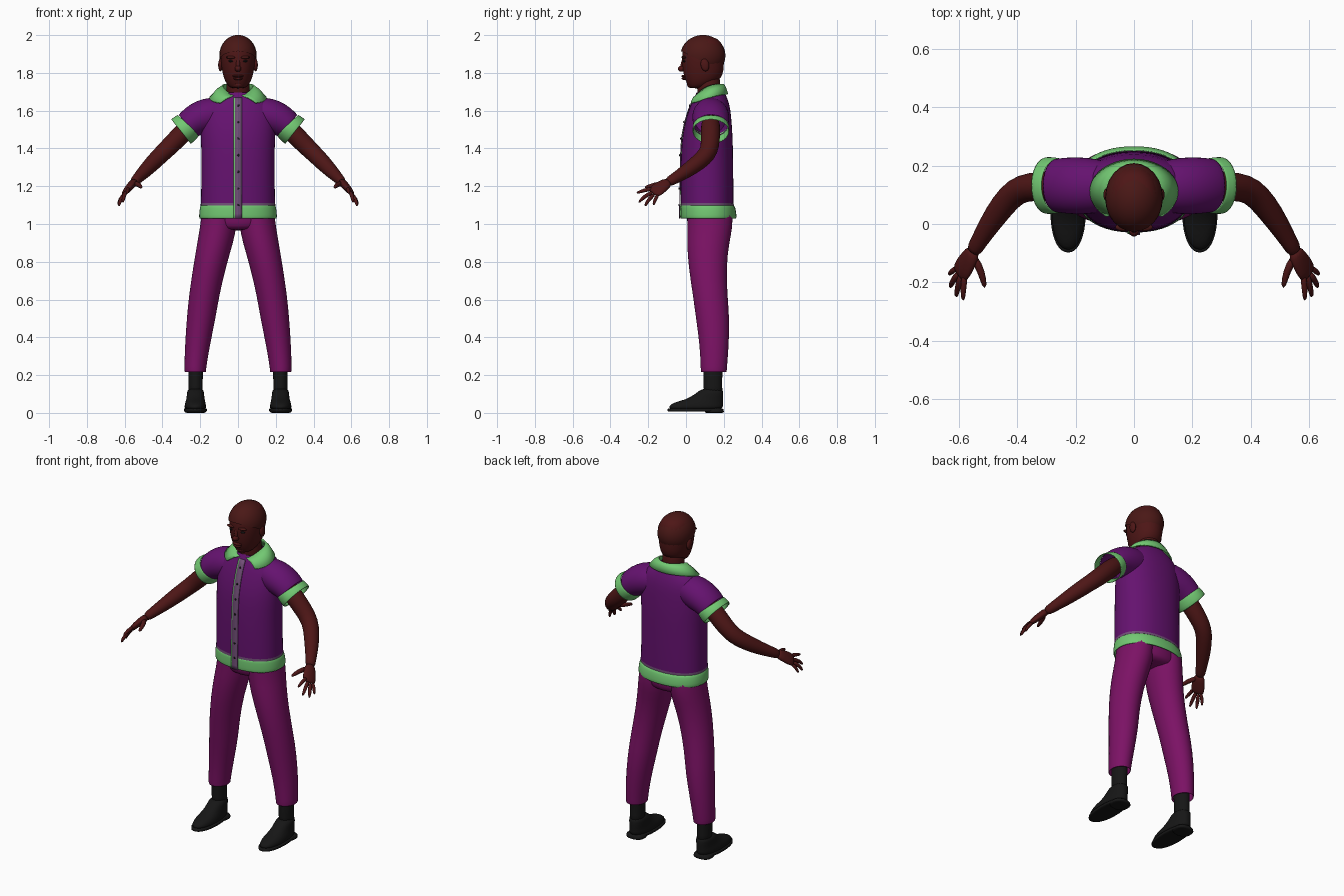
import bpy, bmesh, math
from mathutils import Vector, Matrix

if "Cube" in bpy.data.objects:
    bpy.data.objects.remove(bpy.data.objects["Cube"])


def material(name, rgb):
    m = bpy.data.materials.new(name)
    m.use_nodes = True
    m.diffuse_color = (*rgb, 1)
    m.node_tree.nodes["Principled BSDF"].inputs["Base Color"].default_value = (*rgb, 1)
    return m


SKIN = material("dark red skin", (0.075, 0.008, 0.008))
HAIR = material("dark brown hair", (0.068, 0.009, 0.008))
SHIRT = material("purple shirt", (0.13, 0.006, 0.16))
GREEN = material("green trim", (0.17, 0.58, 0.17))
PLACKET = material("mauve placket", (0.17, 0.08, 0.19))
TROUSER = material("magenta trousers", (0.2, 0.006, 0.13))
BLACK = material("black leather", (0.008, 0.008, 0.008))


def finish(name, bm, mat, subsurf=0, thick=0.0):
    bmesh.ops.recalc_face_normals(bm, faces=bm.faces)
    me = bpy.data.meshes.new(name)
    bm.to_mesh(me)
    bm.free()
    ob = bpy.data.objects.new(name, me)
    bpy.context.collection.objects.link(ob)
    me.materials.append(mat)
    me.shade_smooth()
    if thick:
        mod = ob.modifiers.new("thickness", 'SOLIDIFY')
        mod.thickness = thick
    if subsurf:
        mod = ob.modifiers.new("smooth", 'SUBSURF')
        mod.levels = mod.render_levels = subsurf
    return ob


def loft(name, rings, mat, caps=True, n=20, square=1.0, subsurf=1, thick=0.0):
    """Skin rings of (centre, u axis, v axis), the axes carrying the radii."""
    bm = bmesh.new()
    loops = []
    for c, u, v in rings:
        loop = []
        for i in range(n):
            a = math.tau * i / n
            ca, sa = math.cos(a), math.sin(a)
            ca = math.copysign(abs(ca) ** square, ca)
            sa = math.copysign(abs(sa) ** square, sa)
            loop.append(bm.verts.new(c + u * ca + v * sa))
        loops.append(loop)
    for a, b in zip(loops, loops[1:]):
        for i in range(n):
            j = (i + 1) % n
            bm.faces.new((a[i], a[j], b[j], b[i]))
    if caps:
        bm.faces.new(loops[0])
        bm.faces.new(loops[-1])
    return finish(name, bm, mat, subsurf, thick)


def stack(name, rows, mat, **kw):
    """Horizontal rings: z, centre x, centre y, radius x, radius y."""
    return loft(name, [(Vector((x, y, z)), Vector((rx, 0, 0)), Vector((0, ry, 0)))
                       for z, x, y, rx, ry in rows], mat, **kw)


def tube(name, s, pts, mat, **kw):
    """Limb along a path of x, y, z, thickness, width; s mirrors it in x."""
    pos = [Vector(p[:3]) for p in pts]
    rings = []
    for i, p in enumerate(pts):
        t = (pos[min(i + 1, len(pos) - 1)] - pos[max(i - 1, 0)]).normalized()
        ref = Vector((1, 0, 1))
        u = (ref - t * ref.dot(t)).normalized()
        v = t.cross(u)
        rings.append([Vector((q.x * s, q.y, q.z)) for q in (pos[i], u * p[3], v * p[4])])
    return loft(name, rings, mat, **kw)


def ball(name, loc, size, mat, cut=None, rot=0.0):
    bm = bmesh.new()
    bmesh.ops.create_uvsphere(bm, u_segments=24, v_segments=16, radius=1)
    bm.transform(Matrix.Translation(loc) @ Matrix.Rotation(rot, 4, 'X') @ Matrix.Diagonal((*size, 1)))
    if cut:
        bmesh.ops.bisect_plane(bm, geom=bm.verts[:] + bm.edges[:] + bm.faces[:],
                               plane_co=cut[0], plane_no=cut[1], clear_inner=True)
    return finish(name, bm, mat)


# Head and neck
stack("neck", [(1.58, 0, .13, .07, .06), (1.68, 0, .125, .064, .062),
               (1.75, 0, .118, .062, .064), (1.82, 0, .115, .06, .06)], SKIN)
stack("head", [(1.718, 0, .052, .03, .03), (1.728, 0, .065, .05, .052),
               (1.755, 0, .085, .069, .087), (1.79, 0, .092, .081, .106),
               (1.84, 0, .09, .09, .112), (1.9, 0, .09, .094, .113),
               (1.945, 0, .092, .088, .106), (1.978, 0, .094, .066, .08),
               (1.992, 0, .095, .036, .045)], SKIN, square=.95)
ball("hair", (0, .09, 1.892), (.099, .119, .109), HAIR,
     cut=((0, -.02, 1.912), Vector((0, .48, 1))))
ball("nose", (0, -.022, 1.822), (.017, .021, .016), SKIN)
ball("nose_bridge", (0, -.017, 1.846), (.011, .011, .034), SKIN, rot=-.2)
ball("upper_lip", (0, -.01, 1.783), (.03, .015, .007), SKIN)
ball("lower_lip", (0, -.008, 1.77), (.025, .015, .008), SKIN)
ball("chin", (0, .03, 1.738), (.03, .024, .019), SKIN)
for s, side in ((1, "left"), (-1, "right")):
    ball(side + "_ear", (s * .093, .1, 1.842), (.012, .022, .034), SKIN, rot=.2)
    ball(side + "_brow", (s * .037, -.011, 1.882), (.027, .013, .008), HAIR)
    ball(side + "_eye", (s * .036, -.008, 1.862), (.015, .009, .006), BLACK)

# Shirt body with hem band
torso = [(1.08, 0, .112, .197, .139), (1.2, 0, .111, .196, .141), (1.35, 0, .111, .194, .139),
         (1.46, 0, .113, .198, .135), (1.54, 0, .118, .197, .124), (1.61, 0, .126, .19, .11),
         (1.66, 0, .13, .16, .092), (1.695, 0, .13, .1, .075)]
stack("shirt_body", torso, SHIRT, caps=False, n=28, square=.9)
stack("hem_band", [(1.028, 0, .119, .206, .148), (1.045, 0, .119, .208, .15),
                   (1.09, 0, .116, .203, .146), (1.1, 0, .113, .198, .141)],
      GREEN, caps=False, n=28, square=.9, thick=.006)
stack("hem_trim", [(1.098, 0, .1125, .199, .1415), (1.112, 0, .1125, .1985, .141)],
      PLACKET, caps=False, n=28, square=.9)


def front_y(z):
    """Front of the shirt at height z."""
    rows = [(1.03, 0, .119, .2, .152), (1.09, 0, .116, .2, .148)] + torso[1:]
    for a, b in zip(rows, rows[1:]):
        if z <= b[0]:
            k = (z - a[0]) / (b[0] - a[0])
            return (a[2] - a[4]) * (1 - k) + (b[2] - b[4]) * k
    return rows[-1][2] - rows[-1][4]


def front_strip(name, x0, x1, lift, mat):
    bm = bmesh.new()
    prev = None
    for i in range(27):
        z = 1.03 + .64 * i / 26
        row = [bm.verts.new((x, front_y(z) - lift, z)) for x in (x0, x1)]
        if prev:
            bm.faces.new((prev[0], prev[1], row[1], row[0]))
        prev = row
    finish(name, bm, mat, thick=.005)


# Button placket
front_strip("placket_edge", -.023, .0, .002, GREEN)
front_strip("placket", -.016, .021, .004, PLACKET)
for i in range(7):
    z = 1.1 + i * .088
    ball("button_%d" % (i + 1), (.002, front_y(z) - .006, z), (.006, .003, .006), BLACK)

# Collar: a turned-down flap, open at the front with two points
bm = bmesh.new()
prev = None
for i in range(33):
    t = math.radians(-170 + 340 * i / 32)
    f = (1 - math.cos(t)) / 2
    w = t * .83
    inner = Vector((.082 * math.sin(t), .125 + .076 * math.cos(t), 1.742 - .062 * f ** 3))
    outer = Vector((.152 * math.sin(w), .112 + .112 * math.cos(w), 1.688 - .045 * f ** 2))
    mid = inner.lerp(outer, .5) + Vector((0, 0, .008))
    row = [bm.verts.new(p) for p in (inner, mid, outer)]
    if prev:
        for k in range(2):
            bm.faces.new((prev[k], prev[k + 1], row[k + 1], row[k]))
    prev = row
finish("collar", bm, GREEN, thick=.008)

# Trouser seat
stack("trouser_seat", [(.965, 0, .125, .12, .1), (.99, 0, .127, .175, .118),
                       (1.03, 0, .126, .19, .123), (1.09, 0, .12, .185, .125)], TROUSER, n=24)

for s, side in ((1, "left"), (-1, "right")):
    # Sleeve and cuff
    tube(side + "_sleeve", s, [(.07, .13, 1.592, .075, .08), (.13, .13, 1.585, .09, .095),
                               (.19, .131, 1.567, .092, .1), (.235, .132, 1.545, .084, .097),
                               (.268, .132, 1.518, .077, .093)], SHIRT, caps=False, thick=.004)
    tube(side + "_cuff", s, [(.26, .132, 1.525, .079, .095), (.27, .132, 1.514, .082, .098),
                             (.303, .132, 1.488, .086, .1)], GREEN, caps=False, thick=.006)
    # Arm
    tube(side + "_arm", s, [(.2, .13, 1.57, .05, .05), (.29, .13, 1.485, .052, .052),
                            (.355, .128, 1.418, .05, .05), (.405, .115, 1.37, .046, .047),
                            (.45, .065, 1.325, .044, .045), (.495, .0, 1.278, .037, .038),
                            (.535, -.065, 1.238, .028, .029), (.555, -.1, 1.218, .024, .029)], SKIN)
    # Hand
    tube(side + "_palm", s, [(.548, -.088, 1.225, .022, .028), (.566, -.12, 1.205, .021, .037),
                             (.585, -.15, 1.183, .019, .043), (.602, -.178, 1.16, .012, .04)],
         SKIN, n=16)
    digits = {"thumb": ((.55, -.112, 1.215), (.522, -.165, 1.208), (.511, -.222, 1.192), .014),
              "index": ((.58, -.17, 1.188), (.586, -.225, 1.178), (.586, -.264, 1.163), .011),
              "middle": ((.593, -.172, 1.172), (.606, -.222, 1.145), (.61, -.252, 1.112), .011),
              "ring": ((.602, -.166, 1.16), (.624, -.2, 1.128), (.631, -.218, 1.092), .011),
              "little": ((.604, -.148, 1.155), (.628, -.165, 1.128), (.634, -.173, 1.097), .01)}
    for part, (a, b, c, r) in digits.items():
        tube("%s_%s" % (side, part), s, [(*a, r * 1.1, r * 1.1), (*b, r, r), (*c, r * .6, r * .6)],
             SKIN, n=10)
    # Trouser leg
    stack(side + "_trouser_leg", [
        (.215, s * .226, .147, .057, .069), (.23, s * .227, .147, .058, .07),
        (.35, s * .216, .15, .066, .077), (.5, s * .195, .142, .077, .09),
        (.62, s * .18, .128, .081, .092), (.78, s * .149, .113, .088, .102),
        (.9, s * .121, .117, .096, .113), (.98, s * .105, .127, .098, .121),
        (1.06, s * .098, .126, .095, .122)], TROUSER, caps=False, thick=.004)
    # Sock and shoe
    stack(side + "_sock", [(.09, s * .225, .145, .041, .053), (.14, s * .225, .142, .038, .049),
                           (.2, s * .225, .142, .039, .051), (.3, s * .22, .142, .042, .055)], BLACK)
    stack(side + "_shoe", [
        (.015, s * .226, .05, .058, .146), (.035, s * .226, .052, .058, .146),
        (.056, s * .226, .066, .054, .131), (.07, s * .225, .098, .049, .1),
        (.1, s * .225, .124, .046, .074), (.132, s * .225, .14, .043, .056)], BLACK, square=.9)
    stack(side + "_sole", [(.006, s * .226, .05, .062, .15), (.008, s * .226, .05, .062, .15),
                           (.022, s * .226, .05, .062, .15), (.024, s * .226, .05, .06, .148)],
          BLACK, square=.9)
    stack(side + "_heel", [(0, s * .226, .15, .055, .05), (.002, s * .226, .15, .057, .051),
                           (.03, s * .226, .15, .057, .051)], BLACK, square=.8)
